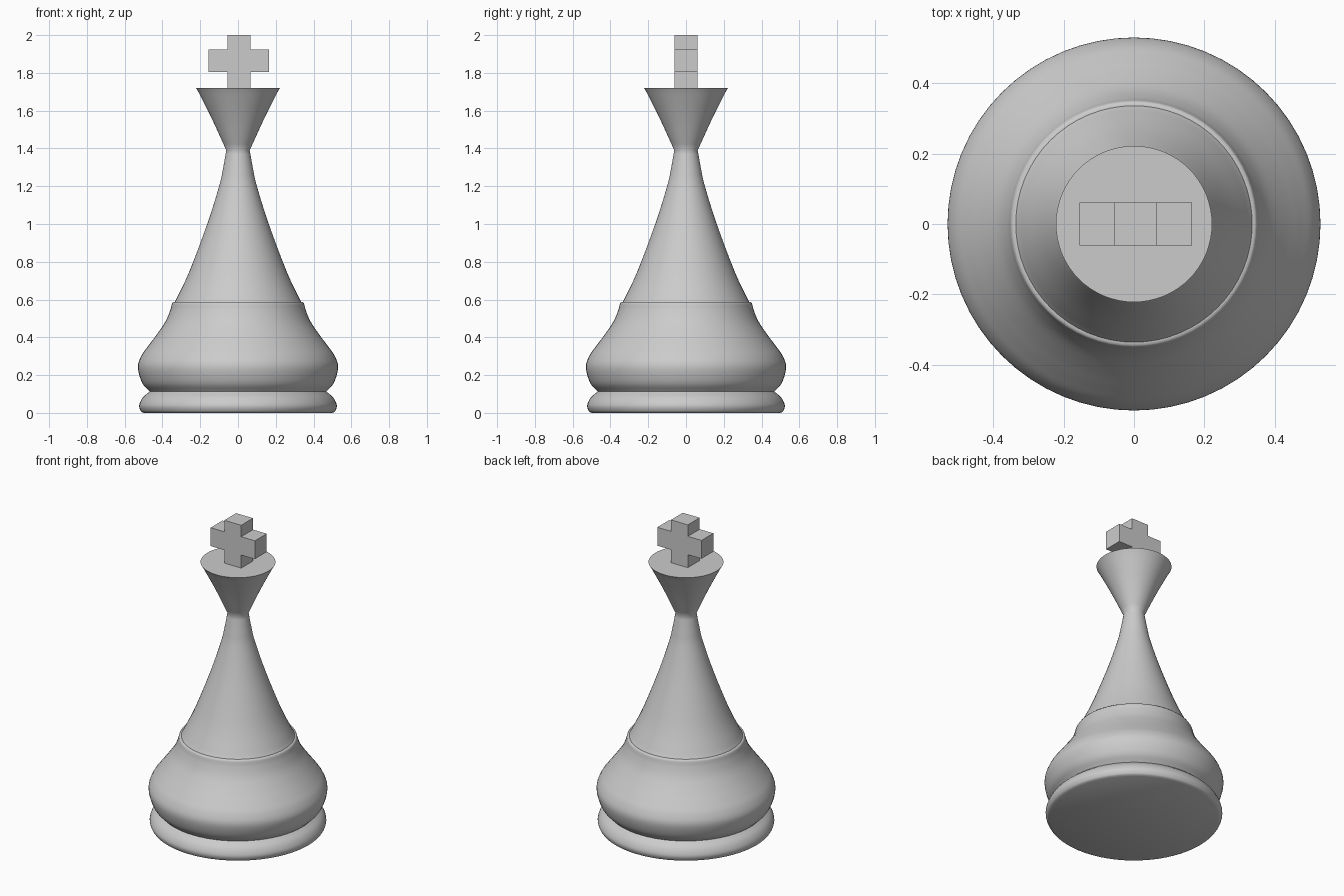
import bpy, bmesh, math
from mathutils import Vector

if "Cube" in bpy.data.objects:
    bpy.data.objects.remove(bpy.data.objects["Cube"])

SEGMENTS = 64


def smooth_path(pts, steps=5):
    """Catmull-Rom curve through (radius, height) points."""
    p = [Vector(q) for q in pts]
    p = [2 * p[0] - p[1]] + p + [2 * p[-1] - p[-2]]
    out = []
    for a, b, c, d in zip(p, p[1:], p[2:], p[3:]):
        for i in range(steps):
            t = i / steps
            out.append(0.5 * (2 * b + (c - a) * t + (2 * a - 5 * b + 4 * c - d) * t * t
                              + (3 * b - a - 3 * c + d) * t ** 3))
    return out + [p[-2]]


def finish(name, bm, angle):
    bmesh.ops.recalc_face_normals(bm, faces=bm.faces)
    mesh = bpy.data.meshes.new(name)
    bm.to_mesh(mesh)
    bm.free()
    obj = bpy.data.objects.new(name, mesh)
    bpy.context.collection.objects.link(obj)
    bpy.ops.object.select_all(action='DESELECT')
    obj.select_set(True)
    bpy.context.view_layer.objects.active = obj
    bpy.ops.object.shade_smooth_by_angle(angle=math.radians(angle))
    return obj


# Turned body: foot, bulging base, tapered shaft and flared crown
foot = smooth_path([(0.50, 0.0), (0.515, 0.01), (0.523, 0.04), (0.505, 0.08), (0.468, 0.113)])
bulge = smooth_path([(0.468, 0.113), (0.508, 0.16), (0.53, 0.24), (0.513, 0.30), (0.475, 0.355),
                     (0.43, 0.415), (0.385, 0.482), (0.36, 0.54), (0.35, 0.578)])
shaft = smooth_path([(0.336, 0.586), (0.318, 0.62), (0.255, 0.755), (0.163, 1.0),
                     (0.10, 1.20), (0.08, 1.29), (0.062, 1.39)])
crown = smooth_path([(0.062, 1.39), (0.135, 1.55), (0.20, 1.68), (0.222, 1.72)])
profile = foot + bulge[1:] + [Vector((0.345, 0.586))] + shaft + crown[1:]

bm = bmesh.new()
rings = []
for r, z in profile:
    rings.append([bm.verts.new((r * math.cos(a), r * math.sin(a), z))
                  for a in (2 * math.pi * i / SEGMENTS for i in range(SEGMENTS))])
for lo, hi in zip(rings, rings[1:]):
    for i in range(SEGMENTS):
        j = (i + 1) % SEGMENTS
        bm.faces.new((lo[i], lo[j], hi[j], hi[i]))
bm.faces.new(rings[0])
bm.faces.new(rings[-1])
finish("turned_body", bm, 60)

# Cross finial: upright outline with two arms, extruded front to back
right = [(0.061, 1.72), (0.061, 1.805), (0.16, 1.805), (0.16, 1.925), (0.061, 1.925), (0.061, 2.0)]
outline = right + [(-x, z) for x, z in reversed(right)]
bm = bmesh.new()
face = bm.faces.new([bm.verts.new((x + 0.005, -0.061, z)) for x, z in outline])
ext = bmesh.ops.extrude_face_region(bm, geom=[face])
bmesh.ops.translate(bm, vec=(0, 0.122, 0),
                    verts=[g for g in ext["geom"] if isinstance(g, bmesh.types.BMVert)])
finish("cross_finial", bm, 30)
